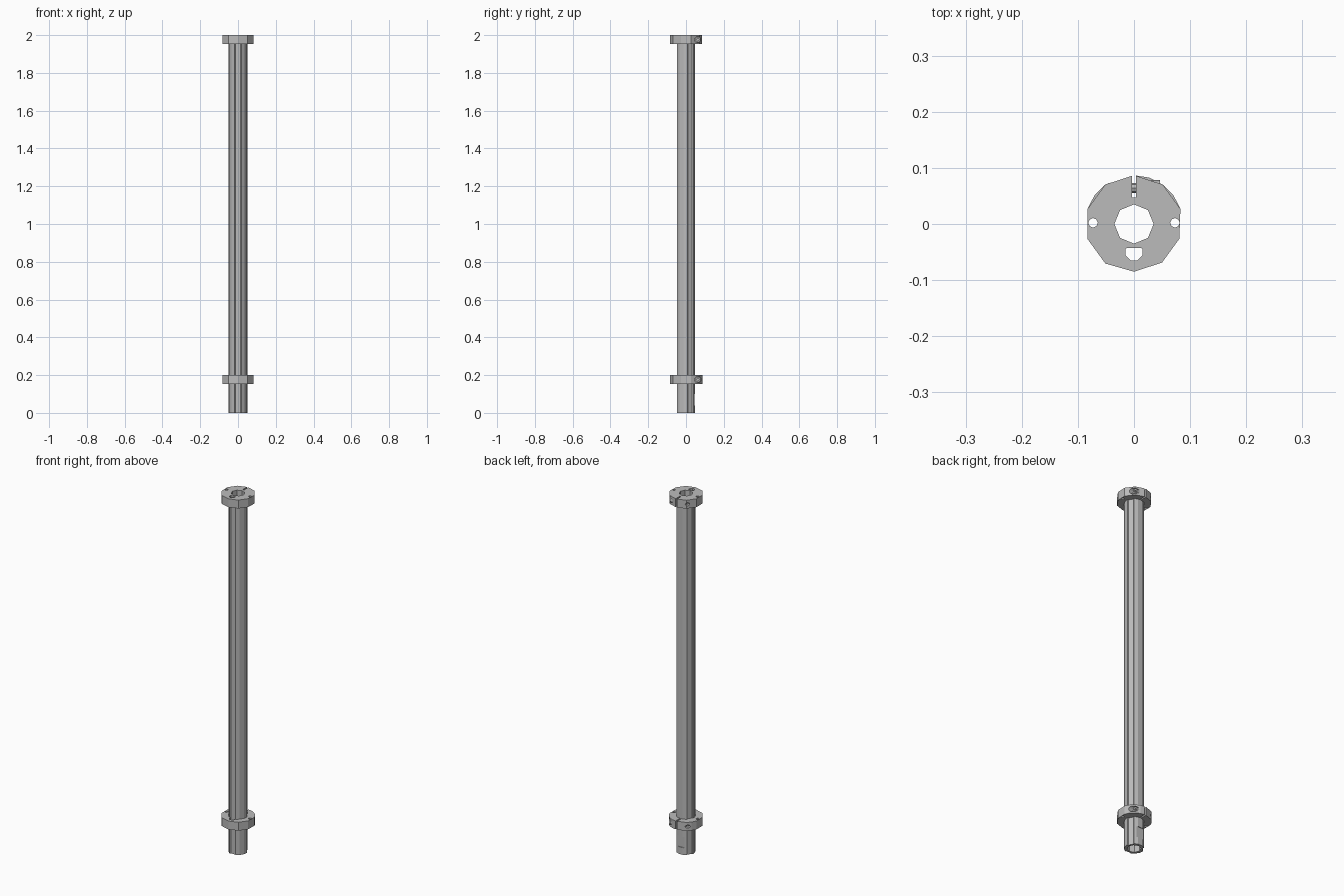
import bpy, bmesh
from math import radians, sin, cos
from mathutils import Matrix

if "Cube" in bpy.data.objects:
    bpy.data.objects.remove(bpy.data.objects["Cube"])

steel = bpy.data.materials.new("grey_steel")
steel.use_nodes = True
GREY = (0.5, 0.5, 0.5, 1)
steel.diffuse_color = GREY
steel.node_tree.nodes["Principled BSDF"].inputs["Base Color"].default_value = GREY


def polar(r, degrees):
    return r * cos(radians(degrees)), r * sin(radians(degrees))


def prism(name, outline, z0, z1, matrix=Matrix()):
    """Extrude a closed outline from z0 to z1."""
    bm = bmesh.new()
    base = bm.faces.new([bm.verts.new((x, y, z0)) for x, y in outline])
    top = bmesh.ops.extrude_face_region(bm, geom=[base])["geom"]
    bmesh.ops.translate(bm, vec=(0, 0, z1 - z0),
                        verts=[v for v in top if isinstance(v, bmesh.types.BMVert)])
    bmesh.ops.transform(bm, matrix=matrix, verts=bm.verts)
    bmesh.ops.recalc_face_normals(bm, faces=bm.faces)
    mesh = bpy.data.meshes.new(name)
    bm.to_mesh(mesh)
    bm.free()
    mesh.materials.append(steel)
    obj = bpy.data.objects.new(name, mesh)
    bpy.context.collection.objects.link(obj)
    return obj


def ring(r, sides, cx=0, cy=0, start=0):
    pts = [polar(r, start + 360 * i / sides) for i in range(sides)]
    return [(cx + x, cy + y) for x, y in pts]


def rect(x0, x1, y0, y1):
    return [(x0, y0), (x1, y0), (x1, y1), (x0, y1)]


def along_x(name, r, sides, x0, x1, y, z):
    """Cylinder lying along x."""
    turn = Matrix.Translation((0, y, z)) @ Matrix.Rotation(radians(90), 4, "Y")
    return prism(name, ring(r, sides), x0, x1, turn)


def cut(obj, cutters):
    """Subtract every cutter, bake the result and drop the cutters."""
    for c in cutters:
        c.hide_render = True
        mod = obj.modifiers.new("cut", "BOOLEAN")
        mod.operation, mod.solver, mod.object = "DIFFERENCE", "EXACT", c
    graph = bpy.context.evaluated_depsgraph_get()
    baked = bpy.data.meshes.new_from_object(obj.evaluated_get(graph))
    obj.modifiers.clear()
    obj.data = baked
    for c in cutters:
        bpy.data.objects.remove(c)


# Shaft outline: three shallow grooves, one at the front
shaft_outline = []
for groove in (-90, 30, 150):
    for r, a in ((0.051, -20), (0.045, -17), (0.045, 17),
                 (0.051, 20), (0.049, 45), (0.049, 75)):
        shaft_outline.append(polar(r, groove + a))

# Hollow shaft with a shallow flat low on the back
shaft = prism("hollow_shaft", shaft_outline, 0, 2)
cut(shaft, [prism("bore", ring(0.035, 8), -0.1, 2.1),
            prism("back_flat", rect(-0.03, 0.03, 0.044, 0.08), 0.04, 0.1)])


# Split clamp collars with a cross screw
def collar(name, z0, z1, angles):
    mid = (z0 + z1) / 2
    lo, hi = z0 - 0.02, z1 + 0.02
    body = prism(name, [polar(0.087 if a > 0 else 0.085, a) for a in angles], z0, z1)
    cutters = [
        prism("shaft_hole", shaft_outline, lo, hi),
        prism("key_hole", ring(0.016, 8, 0, -0.05, 22.5), lo, hi),
        prism("split", rect(-0.004, 0.004, 0.03, 0.1), lo, hi),
        along_x("head_recess", 0.017, 12, 0.03, 0.12, 0.063, mid),
        along_x("screw_hole", 0.009, 8, -0.12, 0.05, 0.064, mid),
    ]
    for x in (-0.073, 0.073):
        cutters.append(prism("pin_hole", ring(0.0085, 8, x, 0.002), lo, hi))
    cut(body, cutters)
    along_x(name + "_screw", 0.0088, 8, -0.045, 0.032, 0.064, mid)
    head = along_x(name + "_screw_head", 0.015, 12, 0.03, 0.046, 0.063, mid)
    cut(head, [along_x("socket", 0.007, 6, 0.038, 0.06, 0.063, mid)])


ten_sides = [-90 + 36 * i for i in range(10)]
collar("top_collar", 1.953, 2.0, ten_sides)
collar("lower_collar", 0.153, 0.2, sorted(ten_sides + [36, 72, 144]))
